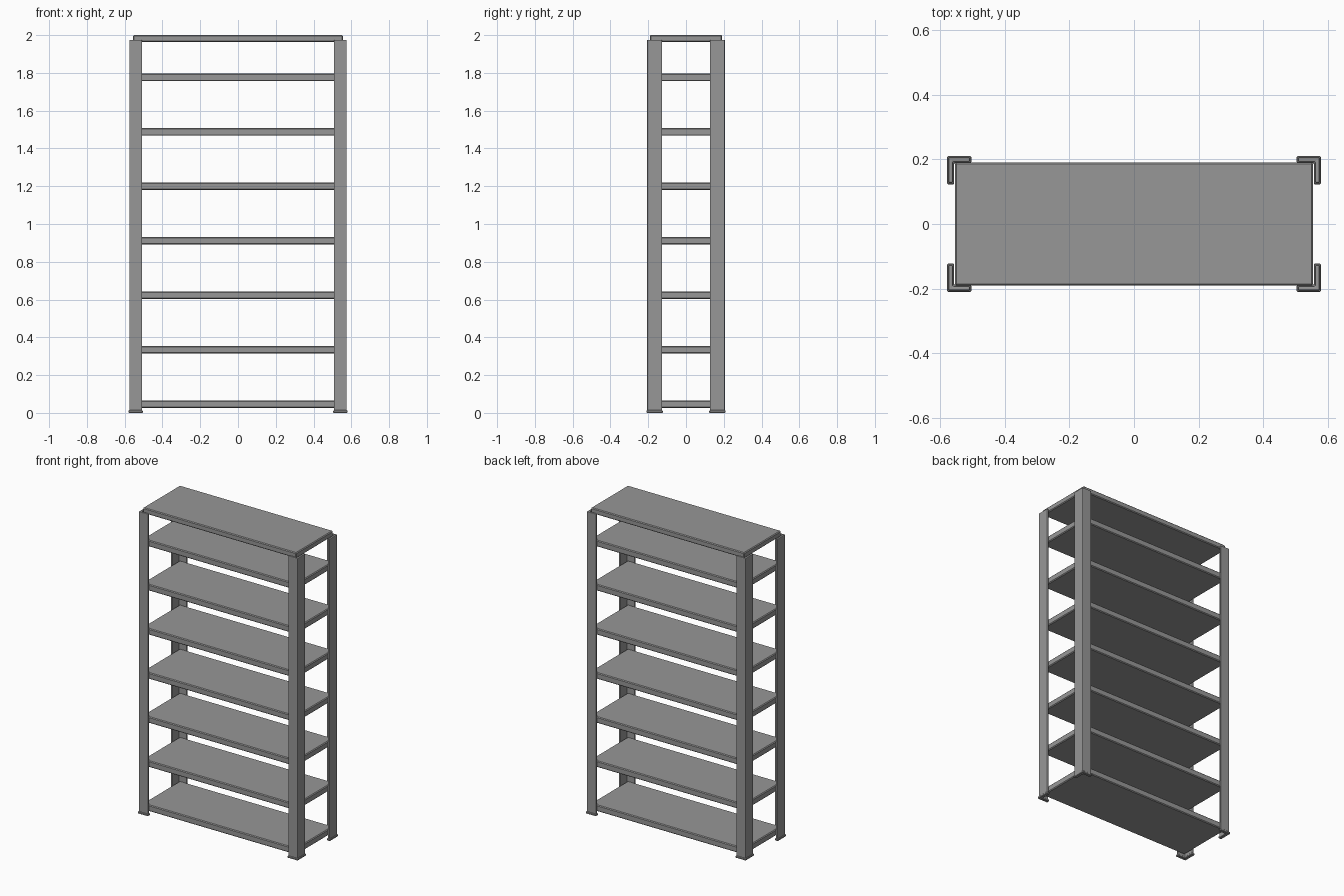
import bpy
import bmesh

cube = bpy.data.objects.get("Cube")
if cube:
    bpy.data.objects.remove(cube, do_unlink=True)

steel = bpy.data.materials.new("grey steel")
steel.use_nodes = True
grey = (0.31, 0.31, 0.31, 1)
steel.diffuse_color = grey
steel.node_tree.nodes["Principled BSDF"].inputs["Base Color"].default_value = grey


def prism(name, outline, bottom, top, bevel, segments=1):
    """Extrude a plan outline upward and soften its edges."""
    bm = bmesh.new()
    face = bm.faces.new([bm.verts.new((x, y, bottom)) for x, y in outline])
    new = bmesh.ops.extrude_face_region(bm, geom=[face])["geom"]
    verts = [v for v in new if isinstance(v, bmesh.types.BMVert)]
    bmesh.ops.translate(bm, verts=verts, vec=(0, 0, top - bottom))
    bmesh.ops.recalc_face_normals(bm, faces=bm.faces)
    mesh = bpy.data.meshes.new(name)
    bm.to_mesh(mesh)
    bm.free()
    mesh.materials.append(steel)
    obj = bpy.data.objects.new(name, mesh)
    bpy.context.collection.objects.link(obj)
    mod = obj.modifiers.new("soft edges", "BEVEL")
    mod.width = bevel
    mod.segments = segments
    return obj


def angle_outline(sx, sy, grow=0.0):
    """L-shaped section of a corner post, optionally enlarged."""
    ox, oy = 0.575 + grow, 0.206 + grow
    ix, iy = 0.561 - grow, 0.193 - grow
    ex, ey = 0.508 - grow, 0.127 - grow
    pts = [(ox, oy), (ex, oy), (ex, iy), (ix, iy), (ix, ey), (ox, ey)]
    return [(sx * x, sy * y) for x, y in pts]


# Shelves, evenly spaced, and the top panel
W, D = 0.555, 0.191
panel = [(-W, -D), (W, -D), (W, D), (-W, D)]
for i in range(7):
    top = 0.066 + i * 0.2885
    prism(f"shelf_{i + 1}", panel, top - 0.041, top, 0.005)
prism("top_shelf", panel, 1.964, 2.0, 0.005)

# Corner posts with slightly wider feet
for side, sx in (("left", 1), ("right", -1)):
    for end, sy in (("front", -1), ("back", 1)):
        prism(f"{end}_{side}_post", angle_outline(sx, sy), 0.004, 1.975, 0.004, 2)
        prism(f"{end}_{side}_foot", angle_outline(sx, sy, 0.004), 0, 0.014, 0.003)
